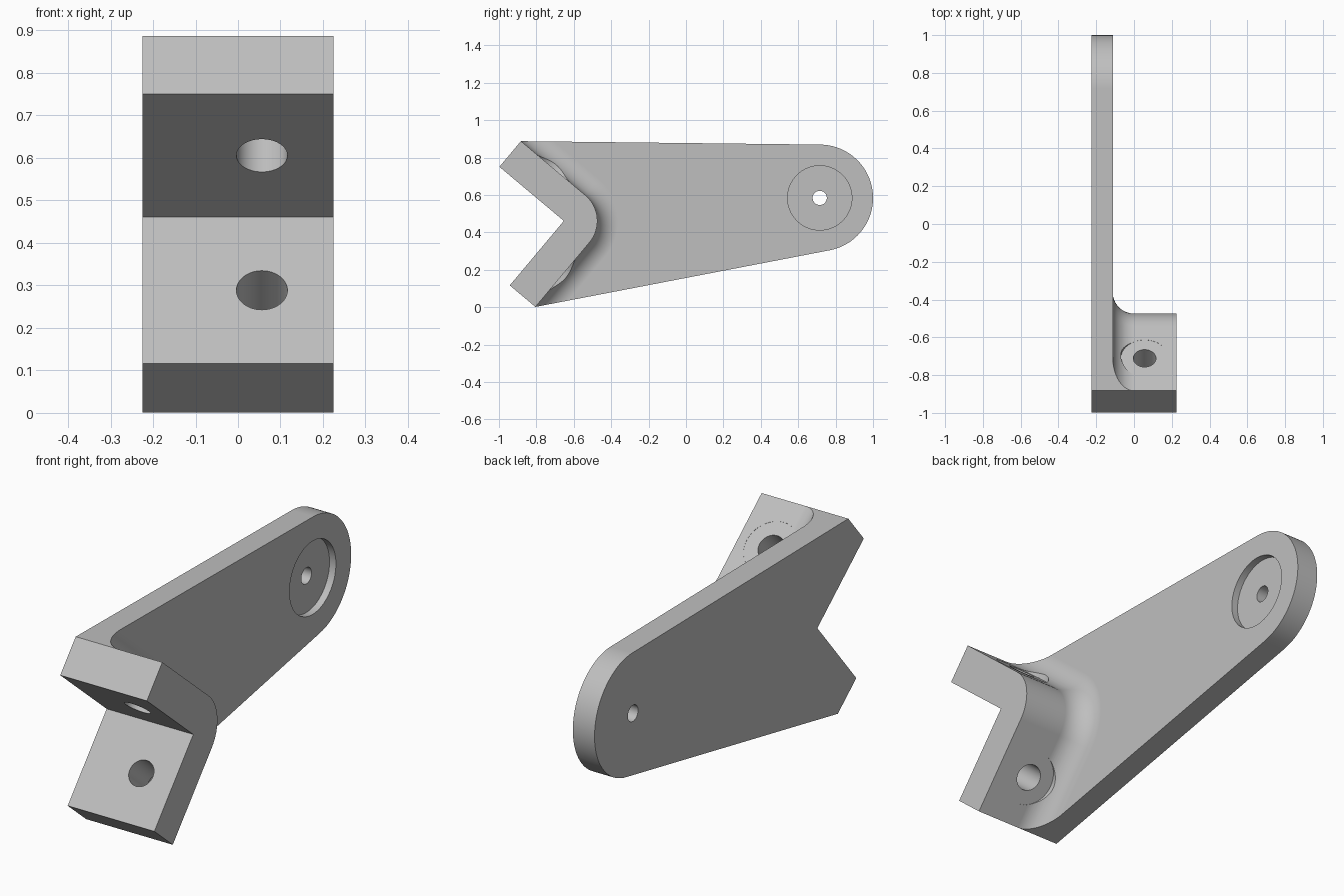
import bpy, bmesh, math
from mathutils import Vector, Matrix

if "Cube" in bpy.data.objects:
    bpy.data.objects.remove(bpy.data.objects["Cube"], do_unlink=True)

HALF = 0.225                      # half width of the bracket
PLATE_X = -0.1125                 # inner face of the arm plate
FILLET = 0.1125
THICK, LENGTH = 0.179, 0.45       # flange size
TILT = math.radians(50)
V = Vector((-0.653, 0.461))       # inside corner of the angled foot (y, z)
N_UP = Vector((math.cos(TILT), math.sin(TILT)))
N_LOW = Vector((N_UP.y, -N_UP.x))
EYE, EYE_R = Vector((0.715, 0.584)), 0.285

metal = bpy.data.materials.new("light grey")
metal.use_nodes = True
GREY = (0.52, 0.52, 0.52, 1)
metal.diffuse_color = GREY
metal.node_tree.nodes["Principled BSDF"].inputs["Base Color"].default_value = GREY


def loft(name, rings):
    """Solid through equal-length closed rings, capped at both ends."""
    bm = bmesh.new()
    loops = [[bm.verts.new(p) for p in ring] for ring in rings]
    n = len(loops[0])
    for a, b in zip(loops, loops[1:]):
        for i in range(n):
            j = (i + 1) % n
            bm.faces.new((a[i], a[j], b[j], b[i]))
    bm.faces.new(loops[0])
    bm.faces.new(loops[-1])
    bmesh.ops.recalc_face_normals(bm, faces=bm.faces)
    mesh = bpy.data.meshes.new(name)
    bm.to_mesh(mesh)
    bm.free()
    mesh.materials.append(metal)
    obj = bpy.data.objects.new(name, mesh)
    bpy.context.collection.objects.link(obj)
    return obj


def cylinder(name, start, axis, radius, depth, sides=64):
    """Cylinder running from start along axis."""
    rot = Vector(axis).to_track_quat('Z', 'Y').to_matrix()
    ring = [Vector((math.cos(a), math.sin(a), 0)) * radius
            for a in (2 * math.pi * i / sides for i in range(sides))]
    ends = (Vector((0, 0, 0)), Vector((0, 0, depth)))
    return loft(name, [[Vector(start) + rot @ (p + e) for p in ring] for e in ends])


def cut(target, cutter):
    cutter.hide_render = True
    mod = target.modifiers.new("cut", 'BOOLEAN')
    mod.operation, mod.solver, mod.object = 'DIFFERENCE', 'EXACT', cutter
    bpy.context.view_layer.objects.active = target
    bpy.ops.object.modifier_apply(modifier=mod.name)
    bpy.data.objects.remove(cutter, do_unlink=True)


def tangent_angle(p, side):
    d = p - EYE
    return math.atan2(d.y, d.x) + side * math.acos(EYE_R / d.length)


# Full-width side outline: notched foot, tapering arm, round end
up_in, low_in = V + N_LOW * -LENGTH, V + N_UP * -LENGTH
up_out, low_out = up_in + N_UP * THICK, low_in + N_LOW * THICK
a0 = tangent_angle(low_out, 1) - 2 * math.pi
a1 = tangent_angle(up_out, -1)
while a0 > 0:
    a0 -= 2 * math.pi
while a0 < -math.pi:
    a0 += 2 * math.pi
STEPS = 48
arc = [EYE + EYE_R * Vector((math.cos(a), math.sin(a)))
       for a in (a0 + (a1 - a0) * i / STEPS for i in range(STEPS + 1))]
outline = [low_out] + arc + [up_out, up_in, V, low_in]
bracket = loft("bracket", [[(x, p.x, p.y) for p in outline] for x in (-HALF, HALF)])

# Clear the space behind the foot, leaving the arm plate and a swept fillet
section = [(-FILLET * math.sin(t), FILLET * (1 - math.cos(t)))
           for t in (math.pi / 2 * i / 16 for i in range(17))]
section = [(0.4, 0)] + section + [(PLATE_X, 2.2), (0.4, 2.2)]
stations = [(N_UP, -N_LOW * (LENGTH + 0.2))]
for i in range(17):
    a = TILT - math.pi / 2 * i / 16
    stations.append((Vector((math.cos(a), math.sin(a))), Vector((0, 0))))
stations.append((N_LOW, -N_UP * (LENGTH + 0.2)))
rings = []
for normal, shift in stations:
    pts = [(x, V + shift + normal * (THICK + d)) for x, d in section]
    rings.append([(x, p.x, p.y) for x, p in pts])
cut(bracket, loft("clearance", rings))

# Bolt holes through both flanges, with spot faces biting into the fillet
hole_x = (PLATE_X + HALF) / 2
for normal, along in ((N_UP, -N_LOW), (N_LOW, -N_UP)):
    mid = V + along * LENGTH / 2
    axis = (0, normal.x, normal.y)
    face, back = mid + normal * (THICK - 0.001), mid - normal * 0.05
    cut(bracket, cylinder("spot_face", (hole_x, face.x, face.y), axis, 0.126, 0.12))
    cut(bracket, cylinder("bolt_hole", (hole_x, back.x, back.y), axis, 0.06, 0.3))

# Round recess and pivot hole in the arm end
cut(bracket, cylinder("recess", (PLATE_X - 0.033, *EYE), (1, 0, 0), 0.172, 0.1))
cut(bracket, cylinder("pivot_hole", (-0.3, *EYE), (1, 0, 0), 0.038, 0.4))

bpy.ops.object.select_all(action='DESELECT')
bracket.select_set(True)
bpy.context.view_layer.objects.active = bracket
bpy.ops.object.shade_smooth_by_angle(angle=math.radians(25))
weighted = bracket.modifiers.new("even_shading", 'WEIGHTED_NORMAL')
weighted.keep_sharp = True
